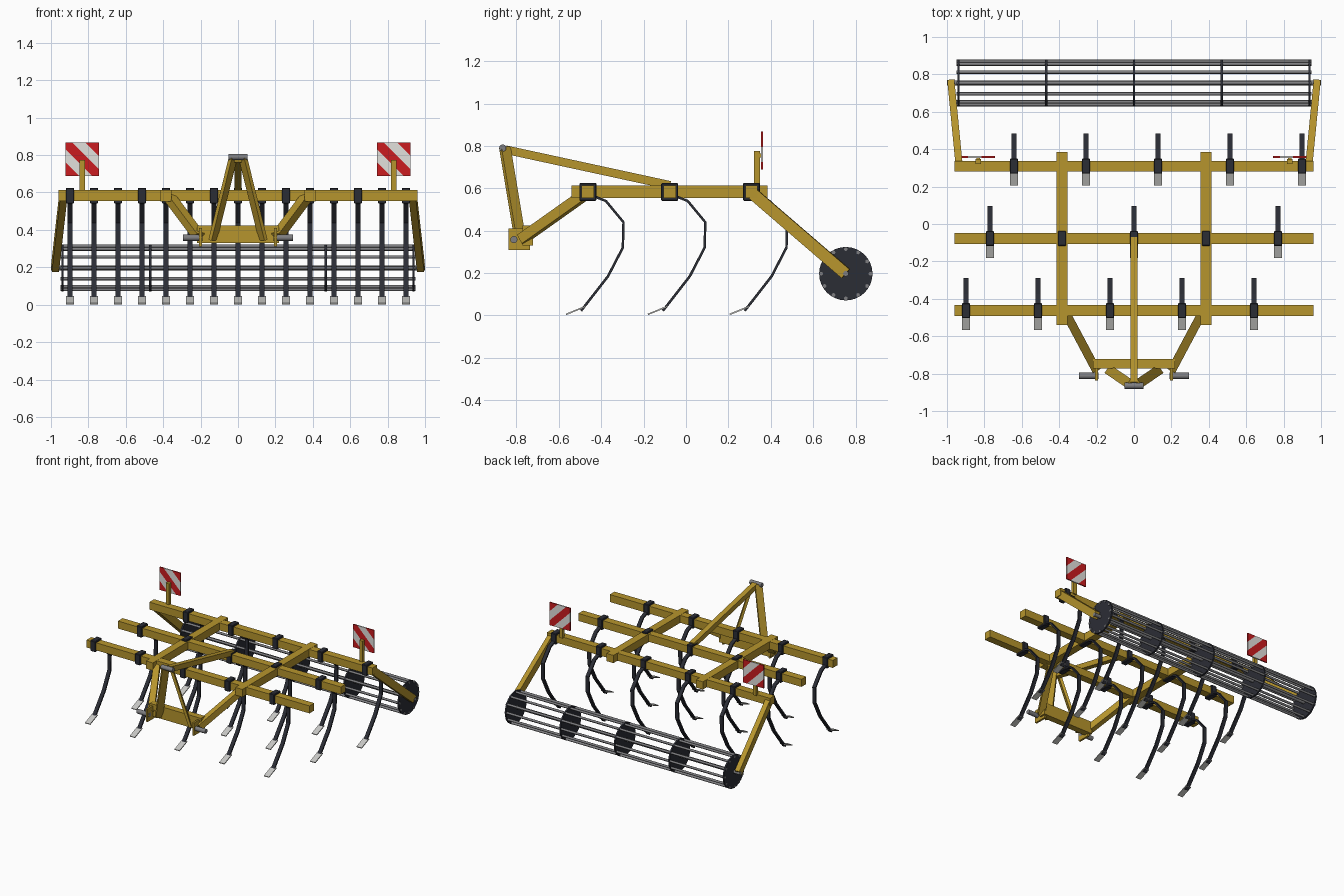
import bpy, bmesh, math
from mathutils import Vector, Matrix

if "Cube" in bpy.data.objects:
    bpy.data.objects.remove(bpy.data.objects["Cube"])


def material(name, rgb):
    m = bpy.data.materials.new(name)
    m.use_nodes = True
    m.diffuse_color = (*rgb, 1)
    m.node_tree.nodes["Principled BSDF"].inputs["Base Color"].default_value = (*rgb, 1)
    return m


YELLOW = material("ochre paint", (0.47, 0.3, 0.026))
DARK = material("dark steel", (0.024, 0.026, 0.036))
STEEL = material("bare steel", (0.21, 0.21, 0.22))
POINT = material("worn steel", (0.58, 0.58, 0.56))
RED = material("warning red", (0.6, 0.012, 0.014))
WHITE = material("warning white", (0.76, 0.75, 0.72))


def finish(name, bm, *mats):
    bmesh.ops.recalc_face_normals(bm, faces=bm.faces)
    me = bpy.data.meshes.new(name)
    bm.to_mesh(me)
    bm.free()
    for m in mats:
        me.materials.append(m)
    ob = bpy.data.objects.new(name, me)
    bpy.context.collection.objects.link(ob)
    return ob


def box(name, center, size, mat, bevel=0):
    bm = bmesh.new()
    bmesh.ops.create_cube(bm, size=1, matrix=Matrix.Translation(center) @ Matrix.Diagonal((*size, 1)))
    if bevel:
        bmesh.ops.bevel(bm, geom=bm.edges[:], offset=bevel, segments=1, affect='EDGES')
    return finish(name, bm, mat)


def strut(name, a, b, width, height, mat):
    """Rectangular bar running from a to b."""
    a, b = Vector(a), Vector(b)
    d = b - a
    rot = d.to_track_quat('Y', 'Z').to_matrix().to_4x4()
    bm = bmesh.new()
    bmesh.ops.create_cube(bm, size=1, matrix=Matrix.Translation((a + b) / 2) @ rot
                          @ Matrix.Diagonal((width, d.length, height, 1)))
    return finish(name, bm, mat)


def rod(name, x0, x1, y, z, radius, mat, sides=12):
    """Cylinder lying along x."""
    bm = bmesh.new()
    bmesh.ops.create_cone(bm, cap_ends=True, segments=sides, radius1=radius, radius2=radius,
                          depth=abs(x1 - x0), matrix=Matrix.Translation(((x0 + x1) / 2, y, z))
                          @ Matrix.Rotation(math.pi / 2, 4, 'Y'))
    for f in bm.faces:
        f.smooth = len(f.verts) == 4
    for e in bm.edges:
        e.smooth = all(len(f.verts) == 4 for f in e.link_faces)
    return finish(name, bm, mat)


def ribbon(name, path, x, y, width, thick, mat):
    """Flat strip following a (y, z) path, extruded across x."""
    pts = [Vector(p) for p in path]
    front, back = [], []
    for i, p in enumerate(pts):
        t = (pts[min(i + 1, len(pts) - 1)] - pts[max(i - 1, 0)]).normalized()
        n = Vector((-t.y, t.x)) * thick / 2
        front.append(p + n)
        back.append(p - n)
    bm = bmesh.new()
    rings = []
    for f, b in zip(front, back):
        rings.append([bm.verts.new((x + s * width / 2, y + q.x, q.y))
                      for s, q in ((-1, f), (1, f), (1, b), (-1, b))])
    for r, q in zip(rings, rings[1:]):
        for k in range(4):
            bm.faces.new((r[k], r[(k + 1) % 4], q[(k + 1) % 4], q[k]))
    bm.faces.new(rings[0])
    bm.faces.new(rings[-1])
    return finish(name, bm, mat)


# Main frame: three cross beams and two long beams
FRAME_Z = 0.583
ROWS = (-0.463, -0.077, 0.309)
for label, y in zip(("front", "middle", "rear"), ROWS):
    box(label + "_cross_beam", (0, y, FRAME_Z), (1.92, 0.058, 0.058), YELLOW)
for label, s in (("left", 1), ("right", -1)):
    box(label + "_long_beam", (s * 0.385, -0.077, FRAME_Z), (0.06, 0.925, 0.06), YELLOW)

# Tines, staggered over the three rows, each with clamp and point
SHANK = [(0, 0.558), (0.04, 0.558), (0.085, 0.54), (0.168, 0.44), (0.165, 0.32),
         (0.095, 0.185), (-0.032, 0.022)]
TIP = [(-0.01, 0.043), (-0.103, 0.005)]
for i in range(15):
    x = (i - 7) * 0.1283
    y = ROWS[i % 3]
    box("tine_clamp", (x, y, FRAME_Z), (0.044, 0.08, 0.084), DARK, 0.004)
    ribbon("tine_shank", SHANK, x, y, 0.028, 0.012, DARK)
    ribbon("tine_point", TIP, x, y, 0.044, 0.007, POINT)

# Cage roller, bar ends showing outside the end discs
RY, RZ = 0.754, 0.197
for k in range(5):
    x = (k - 2) * 0.469
    rod("roller_disc", x - 0.006, x + 0.006, RY, RZ, 0.126, DARK, 32)
for k in range(12):
    a = k * math.pi / 6
    rod("roller_bar", -0.948, 0.948, RY + 0.116 * math.cos(a), RZ + 0.116 * math.sin(a), 0.009, STEEL, 8)
rod("roller_axle", -0.999, 0.999, RY, RZ, 0.013, STEEL)

# Headstock lower beam, upper pin and brace
box("headstock_beam", (0, -0.747, 0.377), (0.44, 0.05, 0.095), YELLOW)
rod("top_link_pin", -0.05, 0.05, -0.865, 0.79, 0.017, STEEL)
strut("top_brace", (0, -0.85, 0.782), (0, -0.075, 0.614), 0.04, 0.04, YELLOW)

for label, s in (("left", 1), ("right", -1)):
    # Headstock sides
    strut(label + "_lower_arm", (s * 0.37, -0.465, 0.58), (s * 0.205, -0.775, 0.36), 0.047, 0.048, YELLOW)
    strut(label + "_mast_leg", (s * 0.135, -0.78, 0.345), (s * 0.024, -0.855, 0.795), 0.053, 0.02, YELLOW)
    box(label + "_hitch_plate", (s * 0.2, -0.787, 0.36), (0.015, 0.1, 0.1), YELLOW)
    rod(label + "_hitch_pin", s * 0.19, s * 0.295, -0.812, 0.358, 0.017, STEEL)

    # Roller arm
    strut(label + "_roller_arm", (s * 0.935, 0.315, 0.575), (s * 0.978, 0.754, 0.197), 0.038, 0.056, YELLOW)

    # Warning board on its post, striped diagonally
    cx, cz, size = s * 0.833, 0.778, 0.178
    box(label + "_board_post", (cx, 0.335, 0.69), (0.028, 0.026, 0.17), YELLOW)
    box(label + "_board_bracket", (cx, 0.35, 0.755), (0.02, 0.012, 0.02), YELLOW)
    bm = bmesh.new()
    bmesh.ops.create_cube(bm, size=1, matrix=Matrix.Translation((cx, 0.358, cz))
                          @ Matrix.Diagonal((size, 0.009, size, 1)))
    for k in range(1, 5):
        off = (k * 0.4 - 1) * size
        bmesh.ops.bisect_plane(bm, geom=bm.verts[:] + bm.edges[:] + bm.faces[:],
                               plane_co=(cx + off, 0.358, cz), plane_no=(1, 0, 1))
    for f in bm.faces:
        c = f.calc_center_median()
        u = ((c.x - cx) + (c.z - cz)) / size + 1
        f.material_index = int(u / 0.4) % 2
    finish(label + "_warning_board", bm, RED, WHITE)
